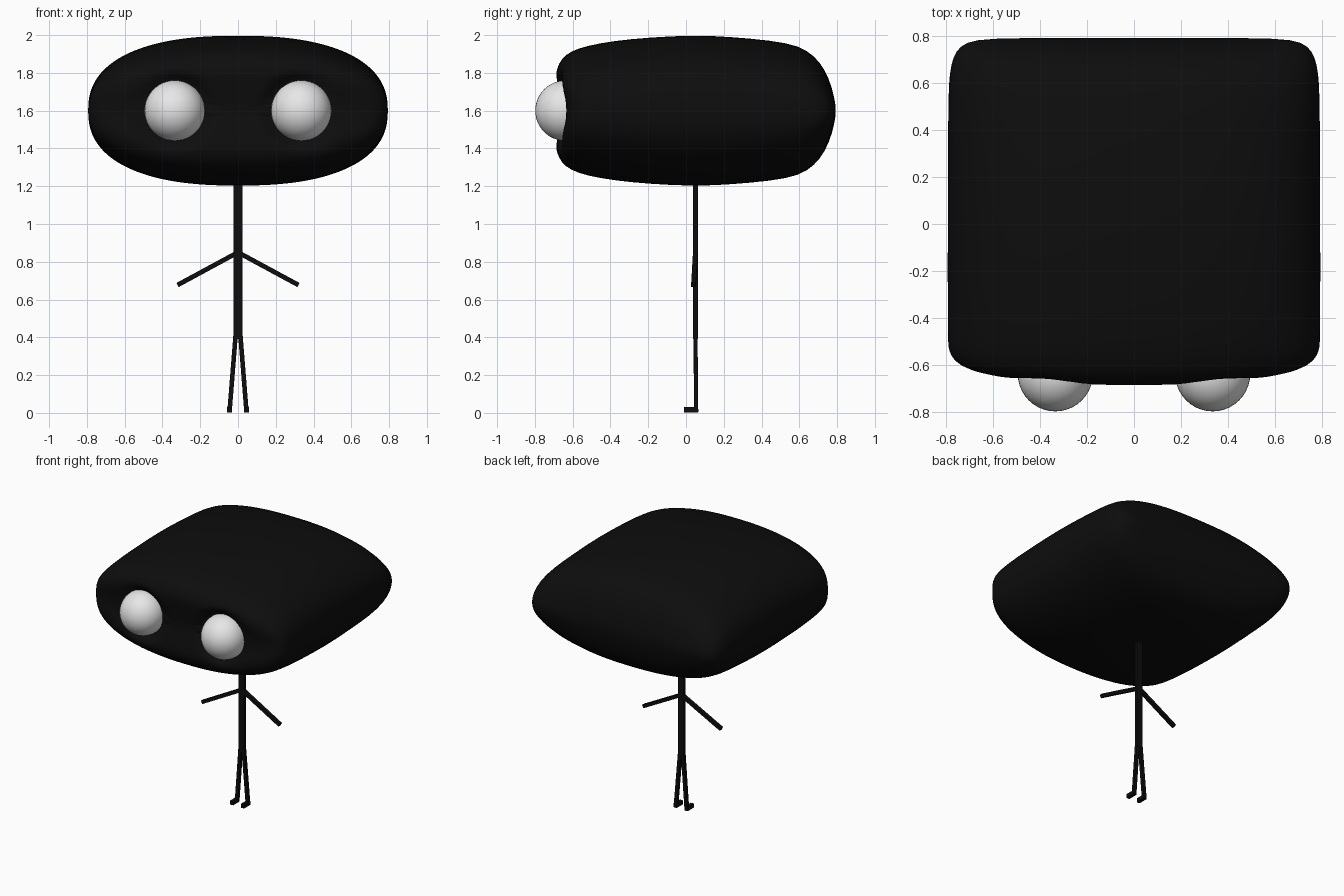
import bpy, bmesh, math
from mathutils import Vector

if "Cube" in bpy.data.objects:
    bpy.data.objects.remove(bpy.data.objects["Cube"])


def material(name, rgb):
    m = bpy.data.materials.new(name)
    m.diffuse_color = (*rgb, 1)
    m.use_nodes = True
    m.node_tree.nodes["Principled BSDF"].inputs["Base Color"].default_value = m.diffuse_color
    return m


BLACK = material("black", (0.004, 0.004, 0.004))
WHITE = material("eye white", (0.8, 0.8, 0.8))
EYE_X, EYE_Y, EYE_Z, EYE_R = 0.335, -0.638, 1.6, 0.16


def finish(bm, name, mat, smooth):
    bmesh.ops.recalc_face_normals(bm, faces=bm.faces)
    for f in bm.faces:
        f.smooth = smooth
    me = bpy.data.meshes.new(name)
    bm.to_mesh(me)
    bm.free()
    ob = bpy.data.objects.new(name, me)
    bpy.context.collection.objects.link(ob)
    me.materials.append(mat)
    return ob


def smoothstep(t):
    t = min(1, max(0, t))
    return t * t * (3 - 2 * t)


def spow(v, p):
    return math.copysign(abs(v) ** p, v)


def head_point(y, a, b, ang):
    # rounded cross-section, with a bowed front and sunken eye band
    p = 2 / 2.4
    x, z = a * spow(math.cos(ang), p), b * spow(math.sin(ang), p)
    front = smoothstep((-0.4 - y) / 0.2)
    y -= 0.045 * front * (1 - min(1, (x / 0.75) ** 2))
    if y < -0.55:
        y += 0.03 * math.exp(-(z / 0.13) ** 2)
        r = math.hypot(abs(x) - EYE_X, z)
        w = 1 - smoothstep((r - 0.16) / 0.06)
        y += w * max(0, -0.63 - y)
    return Vector((x, y, 1.6 + z))


# head: sections from back to front (y, half width, half height)
SECTIONS = [(0.792, 0.30, 0.015), (0.792, 0.62, 0.03), (0.775, 0.72, 0.12),
            (0.735, 0.76, 0.22), (0.68, 0.78, 0.29), (0.60, 0.79, 0.345),
            (0.45, 0.792, 0.372), (0.25, 0.793, 0.39), (0.05, 0.794, 0.401),
            (-0.20, 0.794, 0.388), (-0.38, 0.794, 0.37), (-0.50, 0.793, 0.345),
            (-0.57, 0.79, 0.315), (-0.615, 0.765, 0.275), (-0.64, 0.715, 0.225)]
SECTIONS += [(-0.645, 0.70 * s, 0.21 * s)
             for s in (0.92, 0.84, 0.76, 0.68, 0.58, 0.48, 0.38, 0.28, 0.18, 0.08)]
N = 72
bm = bmesh.new()
rings = [[bm.verts.new(head_point(*s, 2 * math.pi * i / N)) for i in range(N)]
         for s in SECTIONS]
for r0, r1 in zip(rings, rings[1:]):
    for i in range(N):
        j = (i + 1) % N
        bm.faces.new((r0[i], r0[j], r1[j], r1[i]))
for ring in (rings[0], rings[-1]):
    c = bm.verts.new(sum((v.co for v in ring), Vector()) / N)
    for i in range(N):
        bm.faces.new((c, ring[i], ring[(i + 1) % N]))
head = finish(bm, "head", BLACK, True)
sub = head.modifiers.new("smooth", 'SUBSURF')
sub.levels = sub.render_levels = 1


def bar(name, p0, p1, width, depth):
    # straight square-cut stick between two points
    p0, p1 = Vector(p0), Vector(p1)
    d = (p1 - p0).normalized()
    ref = Vector((0, 1, 0)) if abs(d.y) < 0.9 else Vector((0, 0, 1))
    u = d.cross(ref).normalized() * width / 2
    v = d.cross(u).normalized() * depth / 2
    b = bmesh.new()
    ends = [[b.verts.new(p + s * u + t * v)
             for s, t in ((-1, -1), (1, -1), (1, 1), (-1, 1))] for p in (p0, p1)]
    for e in ends:
        b.faces.new(e)
    for i in range(4):
        j = (i + 1) % 4
        b.faces.new((ends[0][i], ends[0][j], ends[1][j], ends[1][i]))
    return finish(b, name, BLACK, False)


# body stick
bar("body", (0, 0.05, 0.39), (0, 0.05, 1.24), 0.048, 0.025)

for side, s in (("left", -1), ("right", 1)):
    # arms, legs and feet
    bar(side + "_arm", (0, 0.05, 0.85), (s * 0.32, 0.04, 0.677), 0.025, 0.025)
    bar(side + "_leg", (s * 0.012, 0.05, 0.42), (s * 0.045, 0.054, 0.005), 0.024, 0.022)
    bar(side + "_foot", (s * 0.045, 0.063, 0.016), (s * 0.045, -0.01, 0.016), 0.024, 0.03)
    # eyeballs
    b = bmesh.new()
    bmesh.ops.create_uvsphere(b, u_segments=40, v_segments=24, radius=EYE_R)
    bmesh.ops.translate(b, verts=b.verts, vec=(s * EYE_X, EYE_Y, EYE_Z))
    finish(b, side + "_eye", WHITE, True)
